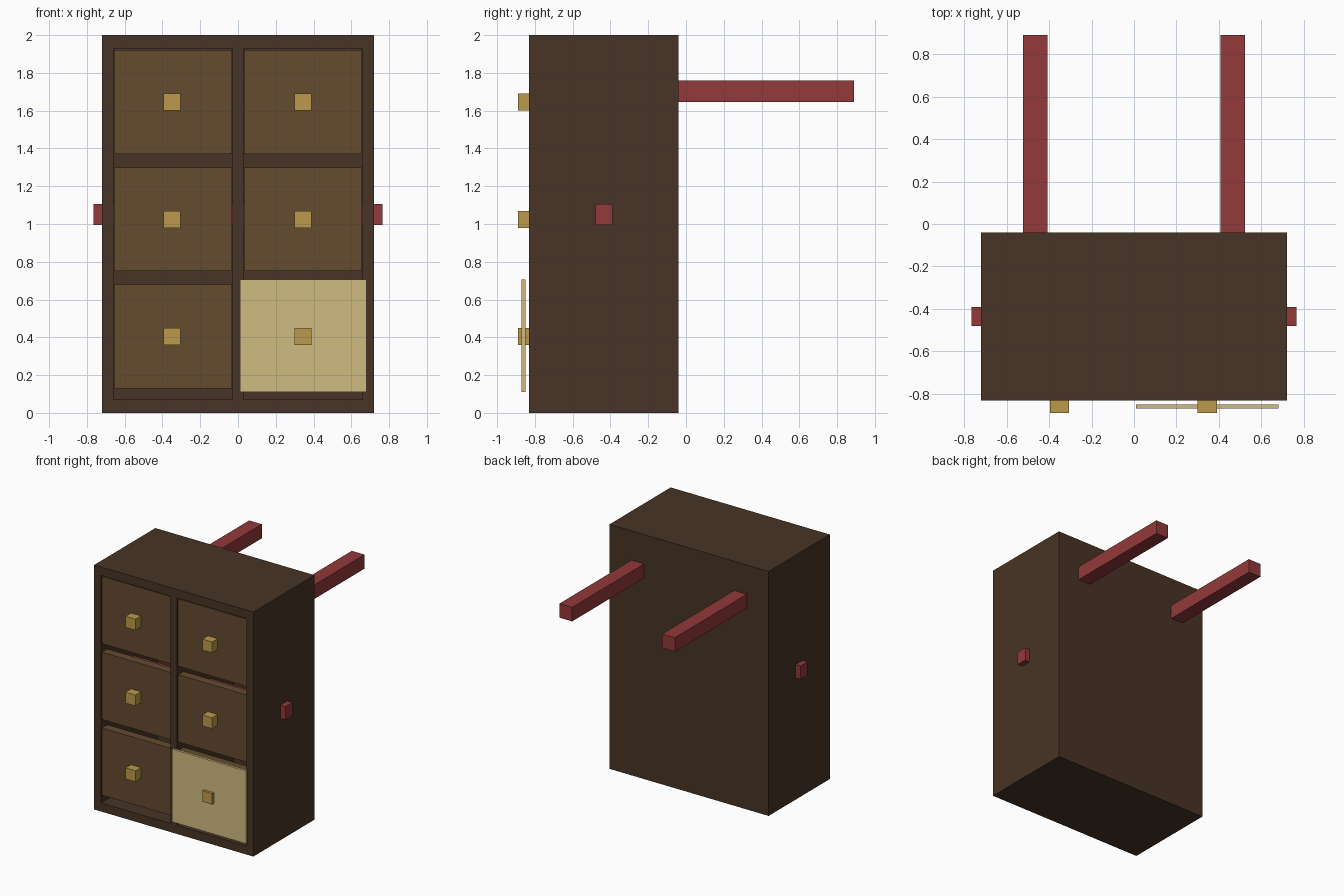
import bpy
import bmesh
from mathutils import Vector

if "Cube" in bpy.data.objects:
    bpy.data.objects.remove(bpy.data.objects["Cube"])


def material(name, r, g, b):
    m = bpy.data.materials.new(name)
    m.diffuse_color = (r, g, b, 1)
    m.use_nodes = True
    m.node_tree.nodes["Principled BSDF"].inputs["Base Color"].default_value = m.diffuse_color
    return m


DARK = material("dark_wood", 0.065, 0.034, 0.019)
BROWN = material("drawer_wood", 0.13, 0.069, 0.030)
BRASS = material("brass", 0.497, 0.323, 0.072)
TAN = material("pale_panel", 0.63, 0.503, 0.216)
RED = material("red_paint", 0.287, 0.041, 0.042)


def box(name, x, y, z, mat):
    """Box spanning the (min, max) ranges x, y, z."""
    lo, hi = Vector((x[0], y[0], z[0])), Vector((x[1], y[1], z[1]))
    centre, size = (lo + hi) / 2, hi - lo
    bm = bmesh.new()
    bmesh.ops.create_cube(bm, size=1)
    bmesh.ops.scale(bm, vec=size, verts=bm.verts)
    mesh = bpy.data.meshes.new(name)
    bm.to_mesh(mesh)
    bm.free()
    mesh.materials.append(mat)
    ob = bpy.data.objects.new(name, mesh)
    ob.location = centre
    bpy.context.collection.objects.link(ob)
    return ob


# Hollow cabinet with two tall bays open at the front
cabinet = box("cabinet", (-0.72, 0.72), (-0.83, -0.04), (0, 2), DARK)
for side, x in (("left", (-0.66, -0.03)), ("right", (0.03, 0.66))):
    cutter = box("bay_cutter_" + side, x, (-0.95, -0.10), (0.07, 1.93), DARK)
    cutter.hide_render = True
    cutter.display_type = 'WIRE'
    cut = cabinet.modifiers.new("bay_" + side, 'BOOLEAN')
    cut.operation = 'DIFFERENCE'
    cut.solver = 'EXACT'
    cut.object = cutter

# Drawer fronts with square knobs, two columns by three rows
for side, cx in (("left", -0.345), ("right", 0.345)):
    for row, z0 in enumerate((0.13, 0.75, 1.37)):
        tag = f"{side}_{row + 1}"
        box("drawer_front_" + tag, (cx - 0.312, cx + 0.312), (-0.82, -0.75),
            (z0, z0 + 0.55), BROWN)
        kx = cx - 0.005 if side == "left" else cx
        box("knob_" + tag, (kx - 0.045, kx + 0.045), (-0.89, -0.82),
            (z0 + 0.23, z0 + 0.32), BRASS)

# Pale panel in front of the lower right drawer
box("pale_panel", (0.01, 0.68), (-0.87, -0.85), (0.11, 0.705), TAN)

# Cross bar running through the cabinet and out of both sides
box("cross_bar", (-0.765, 0.765), (-0.48, -0.39), (0.995, 1.105), RED)

# Two arms reaching out of the back
for side, s in (("left", -1), ("right", 1)):
    x = sorted((s * 0.407, s * 0.522))
    box("back_arm_" + side, x, (-0.08, 0.89), (1.645, 1.76), RED)
